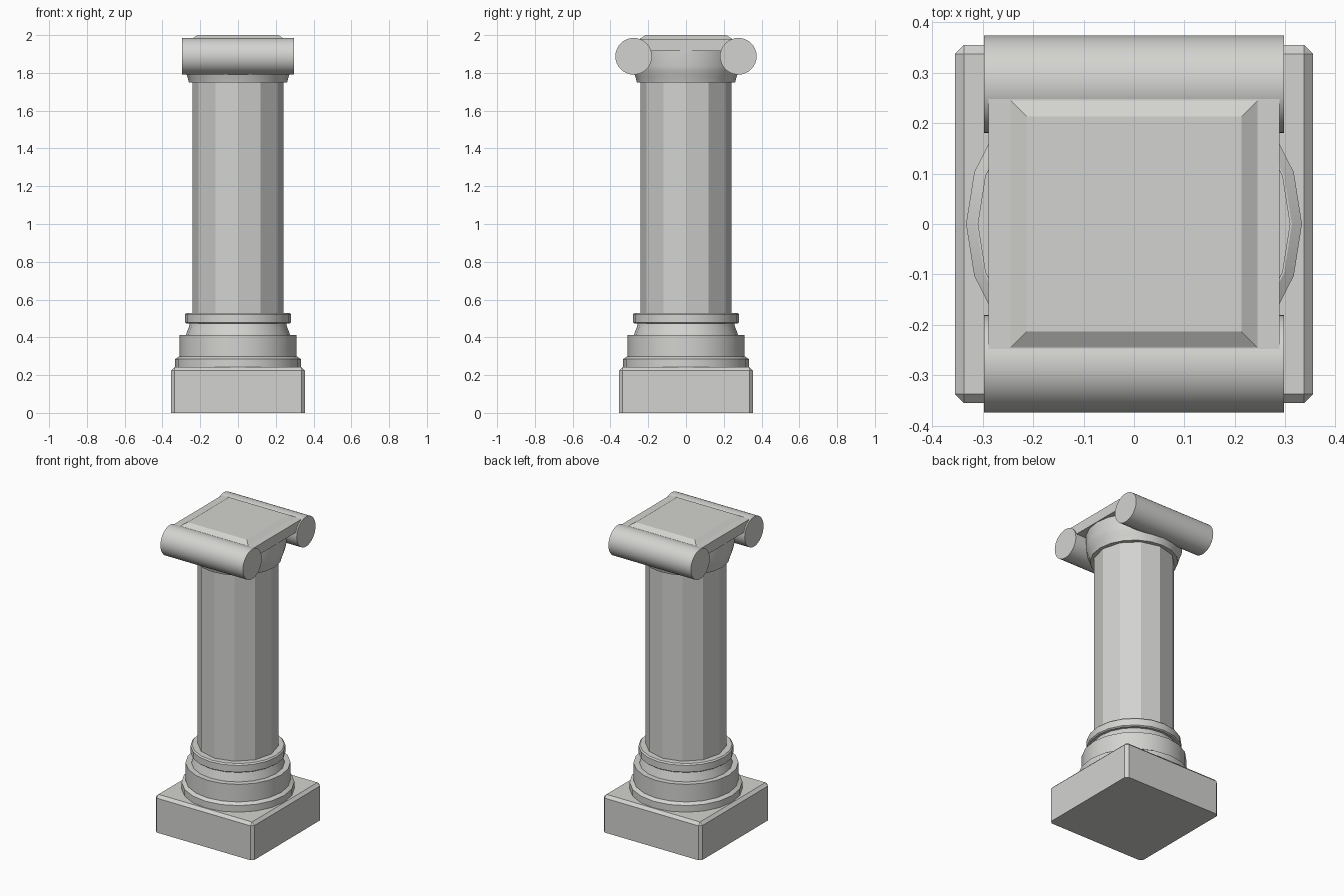
import bpy, bmesh, math
from mathutils import Matrix

if "Cube" in bpy.data.objects:
    bpy.data.objects.remove(bpy.data.objects["Cube"])

stone = bpy.data.materials.new("pale grey stone")
stone.diffuse_color = (0.65, 0.65, 0.63, 1)
stone.use_nodes = True
stone.node_tree.nodes["Principled BSDF"].inputs["Base Color"].default_value = stone.diffuse_color


def finish(bm, name, smooth=None):
    bmesh.ops.recalc_face_normals(bm, faces=bm.faces)
    me = bpy.data.meshes.new(name)
    bm.to_mesh(me)
    bm.free()
    me.materials.append(stone)
    ob = bpy.data.objects.new(name, me)
    bpy.context.collection.objects.link(ob)
    if smooth:
        bpy.ops.object.select_all(action='DESELECT')
        ob.select_set(True)
        bpy.context.view_layer.objects.active = ob
        bpy.ops.object.shade_smooth_by_angle(angle=math.radians(smooth))
    return ob


def turned(name, profile, sides, smooth=None):
    """Closed turned solid from (radius, z) points, first vertex on +x."""
    bm = bmesh.new()
    rings = [[bm.verts.new((r * math.cos(2 * math.pi * i / sides),
                            r * math.sin(2 * math.pi * i / sides), z))
              for i in range(sides)] for r, z in profile]
    for a, b in zip(rings, rings[1:]):
        for i in range(sides):
            j = (i + 1) % sides
            bm.faces.new((a[i], a[j], b[j], b[i]))
    bm.faces.new(rings[0][::-1])
    bm.faces.new(rings[-1])
    return finish(bm, name, smooth)


def box(name, hx, hy, z0, z1, bevel=0, top_inset=0):
    bm = bmesh.new()
    bmesh.ops.create_cube(bm, size=1)
    for v in bm.verts:
        k = top_inset if v.co.z > 0 else 0
        v.co = (math.copysign(hx - k, v.co.x), math.copysign(hy - k, v.co.y),
                z1 if v.co.z > 0 else z0)
    if bevel:
        # chamfer everything except the edges resting on the ground
        edges = [e for e in bm.edges if max(v.co.z for v in e.verts) > z0 + 0.001]
        bmesh.ops.bevel(bm, geom=edges, offset=bevel, segments=1,
                        affect='EDGES', profile=0.5)
    return finish(bm, name)


# square foot and turned base mouldings
box("plinth", 0.355, 0.355, 0, 0.242, bevel=0.018)
turned("lower_base_ring", [(0.333, 0.235), (0.333, 0.285), (0.313, 0.298)], 20, 30)
turned("base_drum", [(0.31, 0.29), (0.31, 0.412)], 20, 30)
turned("base_neck", [(0.277, 0.405), (0.272, 0.425), (0.26, 0.455), (0.254, 0.48)], 20, 35)
turned("base_collar", [(0.272, 0.472), (0.28, 0.478), (0.28, 0.522), (0.272, 0.53)], 20, 30)

# twelve-sided flat shaft
turned("shaft", [(0.24, 0.52), (0.24, 1.76)], 12)

# capital: round neck, slab with raised panel, two side rolls
turned("capital_neck", [(0.26, 1.75), (0.268, 1.78), (0.28, 1.81),
                        (0.285, 1.835), (0.285, 1.92)], 20, 35)
box("capital_slab", 0.288, 0.272, 1.915, 1.98)
box("capital_panel", 0.245, 0.245, 1.98, 2.0, top_inset=0.032)
for side, label in ((-1, "front"), (1, "back")):
    bm = bmesh.new()
    bmesh.ops.create_cone(bm, cap_ends=True, segments=32, radius1=0.097,
                          radius2=0.097, depth=0.594,
                          matrix=Matrix.Translation((0, side * 0.277, 1.888))
                          @ Matrix.Rotation(math.pi / 2, 4, 'Y'))
    finish(bm, label + "_scroll", 30)
